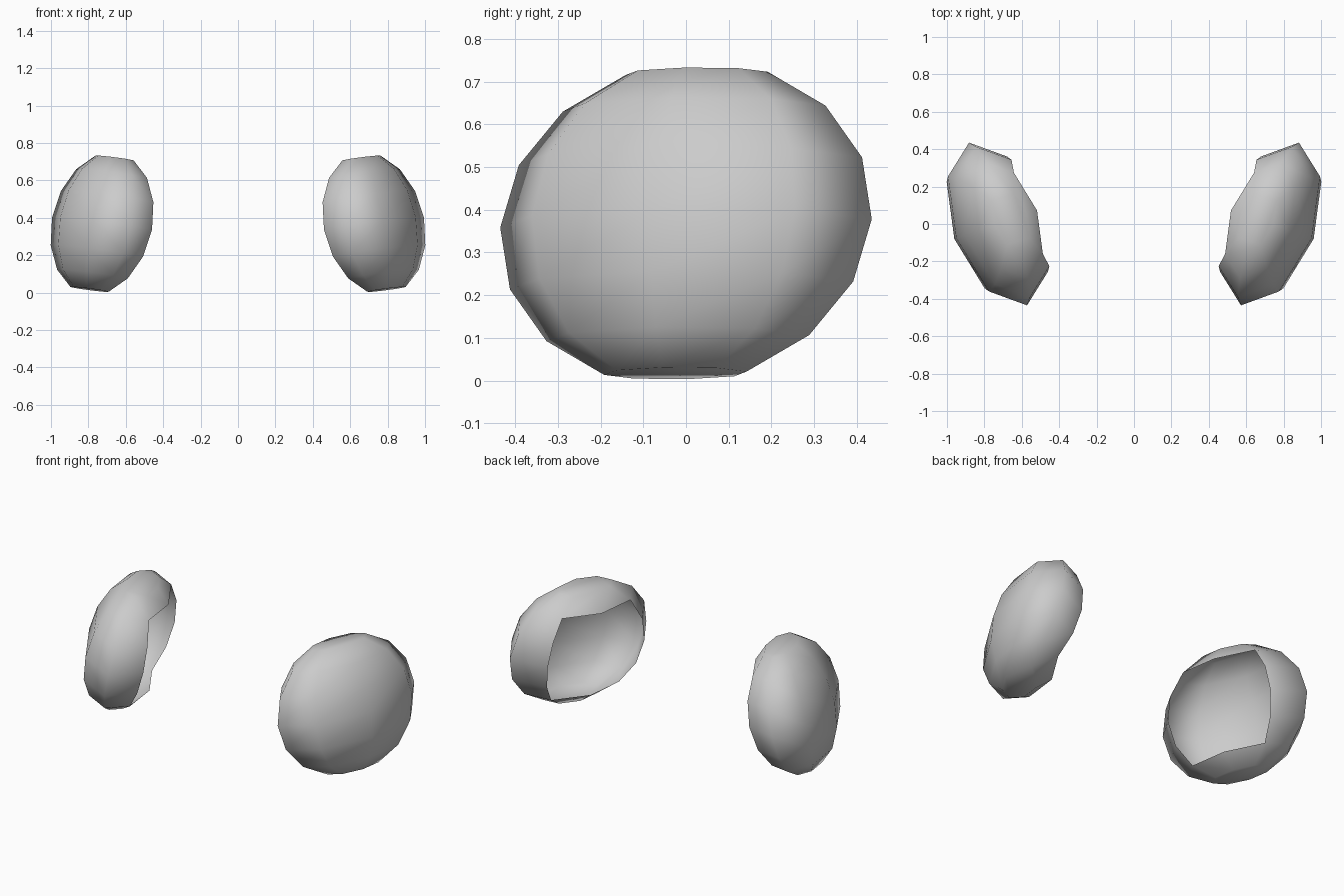
import bpy, bmesh
from math import sin, cos, radians
from mathutils import Vector

if "Cube" in bpy.data.objects:
    bpy.data.objects.remove(bpy.data.objects["Cube"])

# Tilted ellipsoid frame of one cup: centre and three half-axes
CENTRE = Vector((0.727, 0.0, 0.368))
LENGTH = Vector((0.155, 0.435, 0.010))    # along the disc, front to back
DEPTH = Vector((0.223, -0.075, 0.036))    # outward bulge
HEIGHT = Vector((-0.072, 0.027, 0.380))   # upright axis

SEGMENTS = 8
LATITUDES = [-67.5 + 22.5 * i for i in range(7)]


def make_cup(name, side):
    bm = bmesh.new()
    rings = []
    for lat in map(radians, LATITUDES):
        ring = []
        for s in range(SEGMENTS):
            a = radians(45 * s)
            p = CENTRE + cos(lat) * (cos(a) * DEPTH + sin(a) * LENGTH) + sin(lat) * HEIGHT
            ring.append(bm.verts.new((p.x * side, p.y, p.z)))
        rings.append(ring)

    # Shell walls, leaving the opening on the inner side
    for r in range(len(rings) - 1):
        for s in range(SEGMENTS):
            if s in (3, 4) and 1 <= r <= 4:
                continue
            t = (s + 1) % SEGMENTS
            bm.faces.new((rings[r][s], rings[r][t], rings[r + 1][t], rings[r + 1][s]))

    # Flat caps at top and bottom
    bm.faces.new(rings[-1])
    bm.faces.new(rings[0][::-1])

    # LENGTH x DEPTH handedness: make every face point away from the centre
    c = Vector((CENTRE.x * side, CENTRE.y, CENTRE.z))
    bm.normal_update()
    for f in bm.faces:
        f.smooth = True
        if f.normal.dot(f.calc_center_median() - c) < 0:
            f.normal_flip()
    # Drop the vertices left loose inside the opening
    bmesh.ops.delete(bm, geom=[v for v in bm.verts if not v.link_faces], context='VERTS')

    mesh = bpy.data.meshes.new(name)
    bm.to_mesh(mesh)
    bm.free()
    bpy.context.collection.objects.link(bpy.data.objects.new(name, mesh))


make_cup("right_cup", 1)
make_cup("left_cup", -1)
